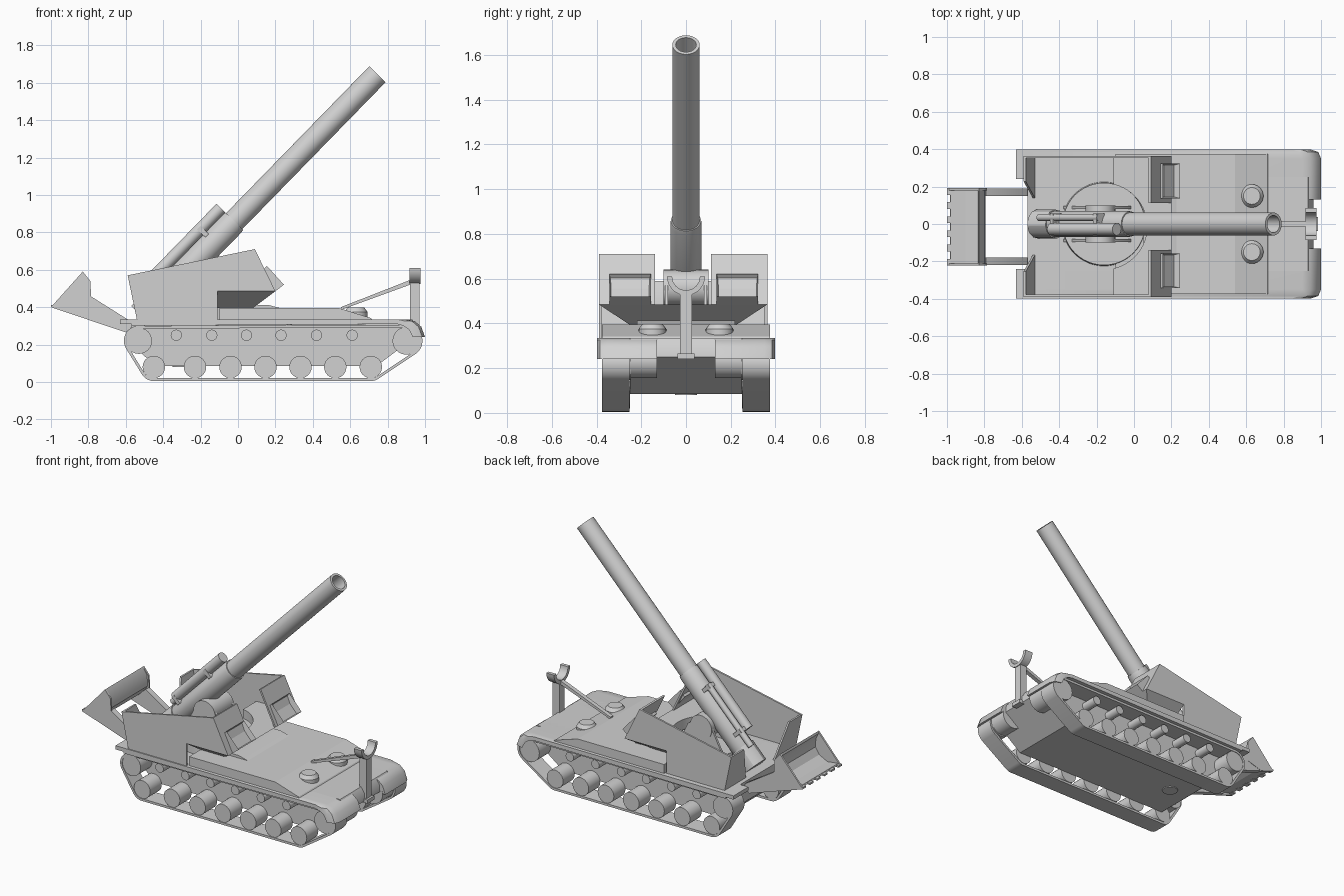
import bpy, bmesh, math
from mathutils import Vector

if "Cube" in bpy.data.objects:
    bpy.data.objects.remove(bpy.data.objects["Cube"])

grey = bpy.data.materials.new("plain_grey")
grey.use_nodes = True
grey.diffuse_color = (0.64, 0.64, 0.64, 1)
grey.node_tree.nodes["Principled BSDF"].inputs["Base Color"].default_value = (0.64, 0.64, 0.64, 1)
parts = []


def finish(name, bm):
    bmesh.ops.recalc_face_normals(bm, faces=bm.faces)
    mesh = bpy.data.meshes.new(name)
    bm.to_mesh(mesh)
    bm.free()
    mesh.materials.append(grey)
    obj = bpy.data.objects.new(name, mesh)
    bpy.context.collection.objects.link(obj)
    parts.append(obj)
    return obj


def loft(name, rings, closed=False):
    """Skin equal-length rings; cap the ends, or join last to first."""
    bm = bmesh.new()
    loops = [[bm.verts.new(p) for p in ring] for ring in rings]
    pairs = list(zip(loops, loops[1:]))
    if closed:
        pairs.append((loops[-1], loops[0]))
    else:
        bm.faces.new(loops[0])
        bm.faces.new(loops[-1])
    for a, b in pairs:
        for i in range(len(a)):
            j = (i + 1) % len(a)
            bm.faces.new((a[i], a[j], b[j], b[i]))
    return finish(name, bm)


def prism(name, profile, y0, y1):
    return loft(name, [[(x, y, z) for x, z in profile] for y in (y0, y1)])


def box(name, x0, x1, y0, y1, z0, z1):
    return prism(name, [(x0, z0), (x1, z0), (x1, z1), (x0, z1)], y0, y1)


def lathe(name, start, axis, stations, n=32):
    """Round part; stations are (distance along axis, radius)."""
    start, axis = Vector(start), Vector(axis).normalized()
    u = axis.orthogonal().normalized()
    v = axis.cross(u)
    angles = [math.tau * i / n for i in range(n)]
    return loft(name, [[start + axis * d + (u * math.cos(t) + v * math.sin(t)) * r
                        for t in angles] for d, r in stations])


def drum(name, x, z, r, y0, y1, n=24):
    return lathe(name, (x, y0, z), (0, 1, 0), [(0, r), (y1 - y0, r)], n)


# Hull and deck
prism("lower_hull", [(-.57, .31), (-.57, .2), (-.44, .085), (.74, .085), (.92, .22),
                     (.96, .25), (.955, .3), (.93, .335), (-.57, .335)], -.25, .25)
deck = prism("upper_deck", [(-.1, .33), (-.1, .395), (.54, .395), (.71, .342), (.72, .33)],
             -.375, .375)
lathe("belly_hatch", (-.3, 0, .08), (0, 0, 1), [(0, .05), (.01, .05)])
lathe("turret_ring", (-.16, 0, .33), (0, 0, 1), [(0, .225), (.095, .22)], 48)
prism("deck_rise", [(.05, .39), (.05, .412), (.16, .412), (.23, .394)], -.22, .22)

# Running gear on each side
track_circles = [(-.53, .22, .08), (.9, .22, .086), (-.45, .08, .075), (.71, .08, .075)]


def track_ring(y, inset):
    ring = []
    for i in range(72):
        t = math.tau * i / 72
        c, s = math.cos(t), math.sin(t)
        x, z, r = max(track_circles, key=lambda k: k[0] * c + k[1] * s + k[2])
        ring.append((x + (r - inset) * c, y, z + (r - inset) * s))
    return ring


road_wheels = (-.45, -.23, -.04, .147, .334, .52, .71)
rollers = (-.33, -.14, .045, .23, .42, .61)
fender = [(-.57, .3), (-.57, .335), (.9, .335), (.945, .325), (.98, .295), (1, .24),
          (.985, .24), (.965, .28), (.935, .3), (.9, .31)]
for s, side in ((1, "back"), (-1, "front")):
    loft(side + "_track", [track_ring(s * .253, 0), track_ring(s * .376, 0),
                           track_ring(s * .376, .015), track_ring(s * .253, .015)], True)
    for x in road_wheels:
        drum(side + "_road_wheel", x, .08, .06, s * .25, s * .372)
    for x in rollers:
        drum(side + "_return_roller", x, .25, .03, s * .245, s * .36, 16)
    drum(side + "_idler", -.53, .22, .07, s * .245, s * .372)
    drum(side + "_sprocket", .9, .22, .074, s * .245, s * .372)
    drum(side + "_final_drive", .9, .235, .08, s * .13, s * .25)
    # Fender with its front corner rounded off, and a lip at the stern
    loft(side + "_fender", [[(x - cut if x > .8 else x, s * y, z) for x, z in fender]
                            for y, cut in ((.13, 0), (.35, 0), (.385, .015), (.397, .05))])
    box(side + "_stern_lip", -.63, -.57, s * .24, s * .397, .31, .335)
    lathe(side + "_crew_hatch", (.63, s * .15, .345), (0, 0, 1),
          [(0, .062), (.03, .062), (.053, .045)], 24)

# Gun shields: thin walls, open towards the gun, over a bench with a round well
wall = [(-.59, .57), (.09, .71), (.2, .485), (-.11, .485), (-.11, .33), (-.54, .33)]
front_wall = [(.09, .71), (.2, .485), (.187, .485), (.078, .707)]
well = [(-.16 + .23 * math.cos(t), .23 * math.sin(t))
        for t in (math.radians(77.4) * i / 12 for i in range(13))]
for s, side in ((1, "back"), (-1, "front")):
    def at(x, y, z):
        return (x, s * y - .013, z)
    loft(side + "_shield_wall", [[at(x, y, z) for x, z in wall] for y in (.365, .377)])
    loft(side + "_shield_front", [[at(x, y, z) for x, z in front_wall] for y in (.125, .377)])
    loft(side + "_shield_rear", [
        [at(x, y, z) for x, y in ((x0, .377), (x0 + .012, .377), (x0 + .012, y0), (x0, y0))]
        for x0, y0, z in ((-.54, .15, .33), (-.59, .24, .57))])
    loft(side + "_shield_bench", [
        [at(x, y, z) for x, y in [(-.11, out), (nose, out), (nose, 0)] + well]
        for out, nose, z in ((.24, .08, .395), (.377, .2, .485))])
    # Window box, recessed on its sloping face
    window = prism(side + "_window_box", [(.12, .585), (.155, .62), (.245, .52), (.2, .485)],
                   s * .24 - .103, s * .24 + .083)
    bm = bmesh.new()
    bm.from_mesh(window.data)
    bm.normal_update()
    slope = max(bm.faces, key=lambda f: f.normal.x + f.normal.z)
    bmesh.ops.inset_region(bm, faces=[slope], thickness=.012, depth=0)
    bmesh.ops.translate(bm, verts=slope.verts, vec=slope.normal * -.035)
    bm.to_mesh(window.data)
    bm.free()
    # Gun mount cheek
    prism(side + "_mount_cheek", [(-.38, .33), (.03, .33), (-.08, .56), (-.16, .62), (-.24, .6)],
          s * .08, s * .095)

# Gun, elevated about a trunnion
aim = Vector((.698, 0, .716))
lift = Vector((-.716, 0, .698))
collar = Vector((-.02, 0, .86))
lathe("barrel", collar, aim, [(-.05, .061), (1.097, .061), (1.097, .046), (.85, .046),
                              (.85, .001)], 40)
lathe("barrel_sleeve", collar - aim * .7, aim, [(0, .06), (.02, .07), (.68, .07), (.7, .067)], 40)
lathe("breech_ring", collar - aim * .71, aim, [(0, .078), (.14, .078)], 12)
drum("trunnion", -.18, .56, .08, -.1, .1, 32)
lathe("large_recuperator", collar + lift * .1 - aim * .5 + Vector((0, -.028, 0)), aim,
      [(0, .033), (.5, .033)], 24)
lathe("small_recuperator", collar + lift * .095 - aim * .6 + Vector((0, .035, 0)), aim,
      [(0, .02), (.46, .02)], 16)
for d in (-.5, -.17):
    base = collar + aim * d
    loft("recuperator_clamp", [[base + aim * a + lift * h + Vector((0, y, 0))
                                for y, h in ((-.062, .05), (.057, .05), (.057, .112), (-.062, .112))]
                               for a in (0, .025)])

# Travel lock at the bow: post, foot, brace and cradle
box("lock_post", .92, .97, -.027, .027, .24, .54)
box("lock_foot", .93, .985, -.037, .037, .24, .265)
prism("lock_brace", [(.55, .385), (.55, .4), (.92, .545), (.92, .52)], -.014, .014)
arc = [math.pi * (1 + i / 16) for i in range(17)]
fork = [(.085 * math.cos(t), .61 + .085 * math.sin(t)) for t in arc]
fork += [(.062 * math.cos(t), .61 + .062 * math.sin(t)) for t in reversed(arc)]
loft("lock_cradle", [[(x, y, z) for y, z in fork] for x in (.918, .975)])

# Recoil spade at the stern: curved shell, cheeks, teeth and arms
shell = [(-.985, .405), (-.9, .39), (-.83, .42), (-.795, .47), (-.8, .54), (-.83, .59)]
inner = [(-.835, .575), (-.815, .535), (-.812, .48), (-.84, .436), (-.9, .405), (-.98, .415)]
prism("spade_shell", shell + inner, -.222, .192)
for y in (-.222, .18):
    prism("spade_cheek", [(-1, .4), (-.9, .366), (-.785, .4), (-.785, .46), (-.79, .54), (-.83, .59)],
          y, y + .012)
for i in range(6):
    y = -.222 + i * .0756
    box("spade_tooth", -1, -.965, y, y + .036, .4, .412)
for y in (-.22, .15):
    prism("spade_arm", [(-.9, .366), (-.6, .265), (-.56, .3), (-.575, .325), (-.79, .46)], y, y + .04)

# Smooth round surfaces and keep hard edges; the deck stays faceted
bpy.ops.object.select_all(action='DESELECT')
for obj in parts:
    obj.select_set(obj != deck)
bpy.context.view_layer.objects.active = parts[0]
bpy.ops.object.shade_smooth_by_angle(angle=math.radians(30))
